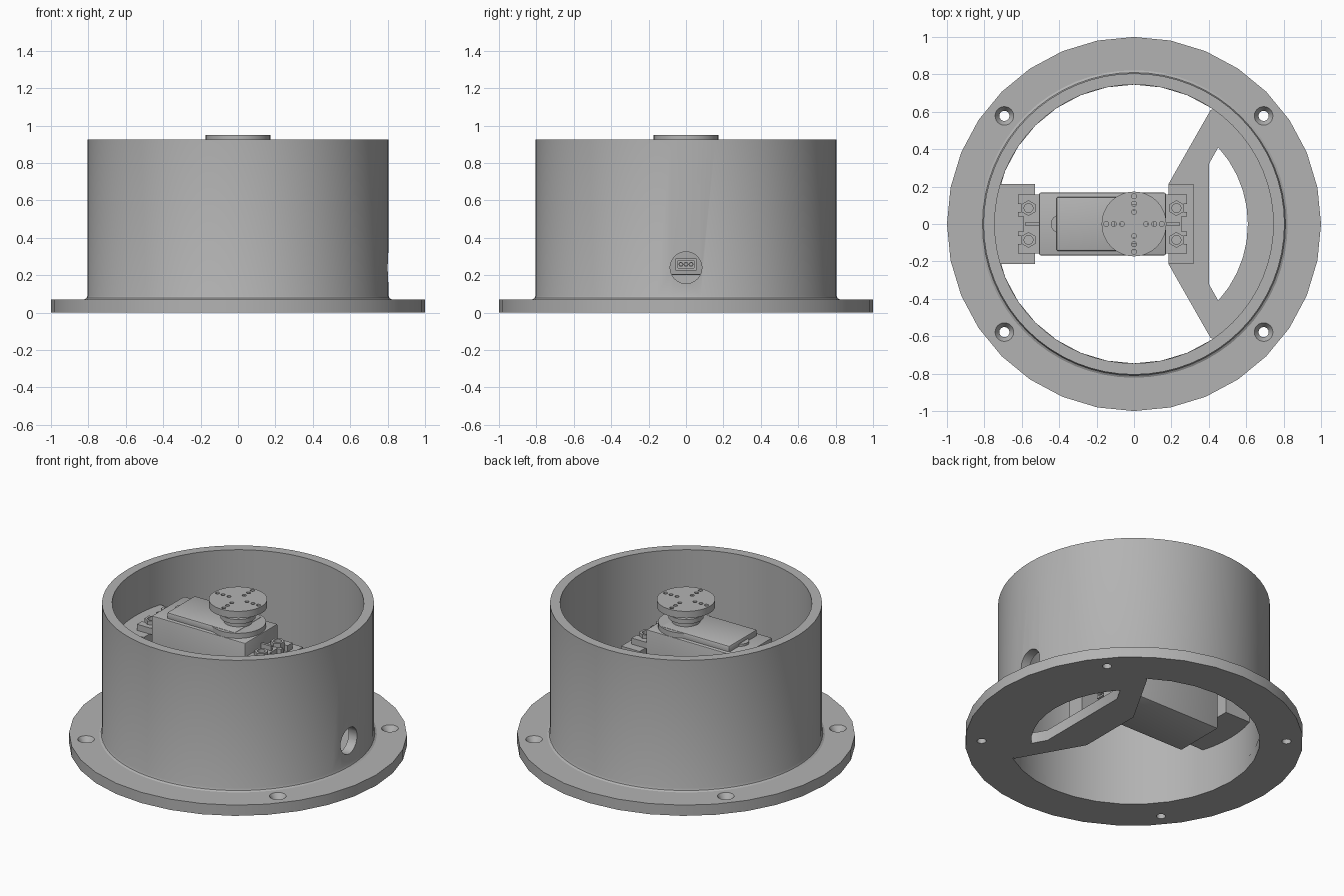
import bpy, bmesh
from math import cos, sin, pi, radians
from mathutils import Matrix

cube = bpy.data.objects.get("Cube")
if cube:
    bpy.data.objects.remove(cube, do_unlink=True)

grey = bpy.data.materials.new("plain grey")
grey.use_nodes = True
COLOUR = (0.45, 0.45, 0.45, 1)
grey.diffuse_color = COLOUR
grey.node_tree.nodes["Principled BSDF"].inputs["Base Color"].default_value = COLOUR


def finish(name, bm):
    bmesh.ops.recalc_face_normals(bm, faces=bm.faces)
    mesh = bpy.data.meshes.new(name)
    bm.to_mesh(mesh)
    bm.free()
    mesh.materials.append(grey)
    ob = bpy.data.objects.new(name, mesh)
    bpy.context.collection.objects.link(ob)
    return ob


def box(name, x, y, z, bevel=0):
    bm = bmesh.new()
    bmesh.ops.create_cube(bm, size=1)
    for v in bm.verts:
        v.co = [lo + (c + 0.5) * (hi - lo) for c, (lo, hi) in zip(v.co, (x, y, z))]
    if bevel:
        bmesh.ops.bevel(bm, geom=bm.edges[:], offset=bevel, segments=2,
                        profile=0.5, affect='EDGES')
    return finish(name, bm)


def cylinder(name, x, y, z, r, sides=32, top=None):
    bm = bmesh.new()
    bmesh.ops.create_cone(bm, cap_ends=True, segments=sides, radius1=r,
                          radius2=r if top is None else top, depth=z[1] - z[0],
                          matrix=Matrix.Translation((x, y, sum(z) / 2)))
    return finish(name, bm)


def x_cylinder(name, x, y, z, r, sides=32):
    ob = cylinder(name, 0, 0, (-(x[1] - x[0]) / 2, (x[1] - x[0]) / 2), r, sides)
    ob.data.transform(Matrix.Translation((sum(x) / 2, y, z)) @ Matrix.Rotation(pi / 2, 4, 'Y'))
    return ob


def prism(name, outline, z):
    bm = bmesh.new()
    face = bm.faces.new([bm.verts.new((x, y, z[0])) for x, y in outline])
    up = bmesh.ops.extrude_face_region(bm, geom=[face])["geom"]
    bmesh.ops.translate(bm, vec=(0, 0, z[1] - z[0]),
                        verts=[g for g in up if isinstance(g, bmesh.types.BMVert)])
    return finish(name, bm)


def lathe(name, profile, sides):
    """Revolve a closed (radius, height) loop about the vertical axis."""
    bm = bmesh.new()
    rings = [[bm.verts.new((r * cos(a), r * sin(a), z)) for r, z in profile]
             for a in (2 * pi * i / sides for i in range(sides))]
    n = len(profile)
    for i in range(sides):
        a, b = rings[i], rings[(i + 1) % sides]
        for j in range(n):
            k = (j + 1) % n
            bm.faces.new((a[j], b[j], b[k], a[k]))
    return finish(name, bm)


def cut(ob, *cutters):
    """Subtract the cutters, bake the result and delete them."""
    for c in cutters:
        m = ob.modifiers.new("cut", 'BOOLEAN')
        m.operation, m.solver, m.object = 'DIFFERENCE', 'EXACT', c
    bpy.context.view_layer.update()
    baked = bpy.data.meshes.new_from_object(
        ob.evaluated_get(bpy.context.evaluated_depsgraph_get()))
    ob.modifiers.clear()
    ob.data = baked
    for c in cutters:
        bpy.data.objects.remove(c, do_unlink=True)
    return ob


def arc(r, degrees, steps):
    return [(r * cos(a), r * sin(a)) for a in
            (radians(degrees * (1 - 2 * i / steps)) for i in range(steps + 1))]


# Mounting flange with four countersunk screw holes
INNER, OUTER, BASE = 0.745, 0.805, 0.07
flange = lathe("mounting_flange", [(INNER, 0), (1, 0), (1, BASE), (INNER, BASE)], 32)
holes = []
for sx in (-1, 1):
    for sy in (-1, 1):
        px, py = sx * 0.693, sy * 0.578
        holes.append(cylinder("screw_hole", px, py, (-0.1, 0.2), 0.027, 24))
        holes.append(cylinder("countersink", px, py, (0.035, 0.075), 0.027, 24, 0.053))
cut(flange, *holes)

# Round housing wall with a foot fillet and a cable port
wall = lathe("housing_wall", [(INNER, BASE), (0.822, BASE), (0.81, 0.077), (OUTER, 0.09),
                              (OUTER, 0.925), (INNER, 0.925)], 64)
cut(wall, x_cylinder("port_cutter", (0.5, 1), 0, 0.24, 0.085))

# Floor web with a curved window
web = prism("floor_web", [(0.185, -0.215), (0.185, 0.215), (0.41, 0.61)] + arc(0.75, 55, 14)
            + [(0.41, -0.61)], (0, BASE))
cut(web, prism("window_cutter", arc(0.609, 42.3, 10) + [(0.4, -0.32), (0.4, 0.32)], (-0.1, 0.2)))

# Support blocks for the motor
SEAT = 0.64
box("left_wall_support", (-0.76, -0.53), (-0.215, 0.215), (0.3, SEAT))
post = box("floor_support", (0.185, 0.318), (-0.215, 0.215), (0.02, SEAT))
cut(post, box("passage_cutter", (0, 0.5), (-0.1, 0.1), (0.12, 0.36)))

# Motor case, raised cover and gear boss
box("motor_case", (-0.507, 0.17), (-0.168, 0.168), (0.2, 0.77), 0.008)
box("motor_cover", (-0.415, 0.08), (-0.145, 0.145), (0.75, 0.808), 0.012)
cylinder("cover_boss", -0.395, 0, (0.75, 0.785), 0.05, 24)
cylinder("gear_boss", 0, 0, (0.75, 0.803), 0.165, 48)

# Output shaft and collars
cylinder("lower_collar", 0, 0, (0.79, 0.835), 0.085)
cylinder("upper_collar", 0, 0, (0.835, 0.865), 0.105)
cylinder("output_shaft", 0, 0, (0.86, 0.91), 0.075)

# Output disc with a cross of small holes
disc = cylinder("output_disc", 0, 0, (0.905, 0.95), 0.173, 48)
pins = []
for i in range(4):
    for r in (0.065, 0.108, 0.148):
        a = i * pi / 2
        pins.append(cylinder("disc_hole", r * cos(a), r * sin(a), (0.88, 1), 0.013, 12))
cut(disc, *pins)

# Mounting ears, ribs and hex bolts at both ends of the case
for side, edge, s in (("left", 0.17, 1), ("right", -0.507, -1)):
    def span(a, b):
        return sorted((edge + s * a, edge + s * b))
    ear = box(side + "_ear", span(-0.02, 0.113), (-0.157, 0.157), (SEAT, 0.68))
    notches = [box("notch", span(0.06, 0.2), (y - 0.022, y + 0.022), (0.5, 0.8))
               for y in (-0.085, 0.085)]
    notches.append(box("notch", span(0.085, 0.2), (-0.04, 0.04), (0.5, 0.8)))
    cut(ear, *notches)
    box(side + "_rib", span(-0.02, 0.075), (-0.008, 0.008), (0.67, 0.71))
    for y, where in ((-0.085, "front"), (0.085, "back")):
        x = edge + s * 0.057
        bolt = cylinder(f"{side}_{where}_bolt", x, y, (0.6, 0.705), 0.042, 6)
        cut(bolt, cylinder("bolt_bore", x, y, (0.68, 0.8), 0.024, 16))

# Cable plug with a recessed face and three sockets
plug = box("cable_plug", (0.16, 0.24), (-0.055, 0.055), (0.225, 0.29))
cut(plug, box("recess", (0.205, 0.3), (-0.043, 0.043), (0.237, 0.278)))
for i in (-1, 0, 1):
    socket = x_cylinder("plug_socket", (0.2, 0.235), i * 0.027, 0.258, 0.013, 12)
    cut(socket, x_cylinder("socket_bore", (0.21, 0.3), i * 0.027, 0.258, 0.007, 12))

# Smooth the round sides, keep the edges sharp
bpy.ops.object.select_all(action='DESELECT')
for ob in bpy.context.collection.objects:
    if ob.type == 'MESH' and grey.name in ob.data.materials:
        ob.select_set(True)
        bpy.context.view_layer.objects.active = ob
bpy.ops.object.shade_smooth_by_angle(angle=radians(30))
